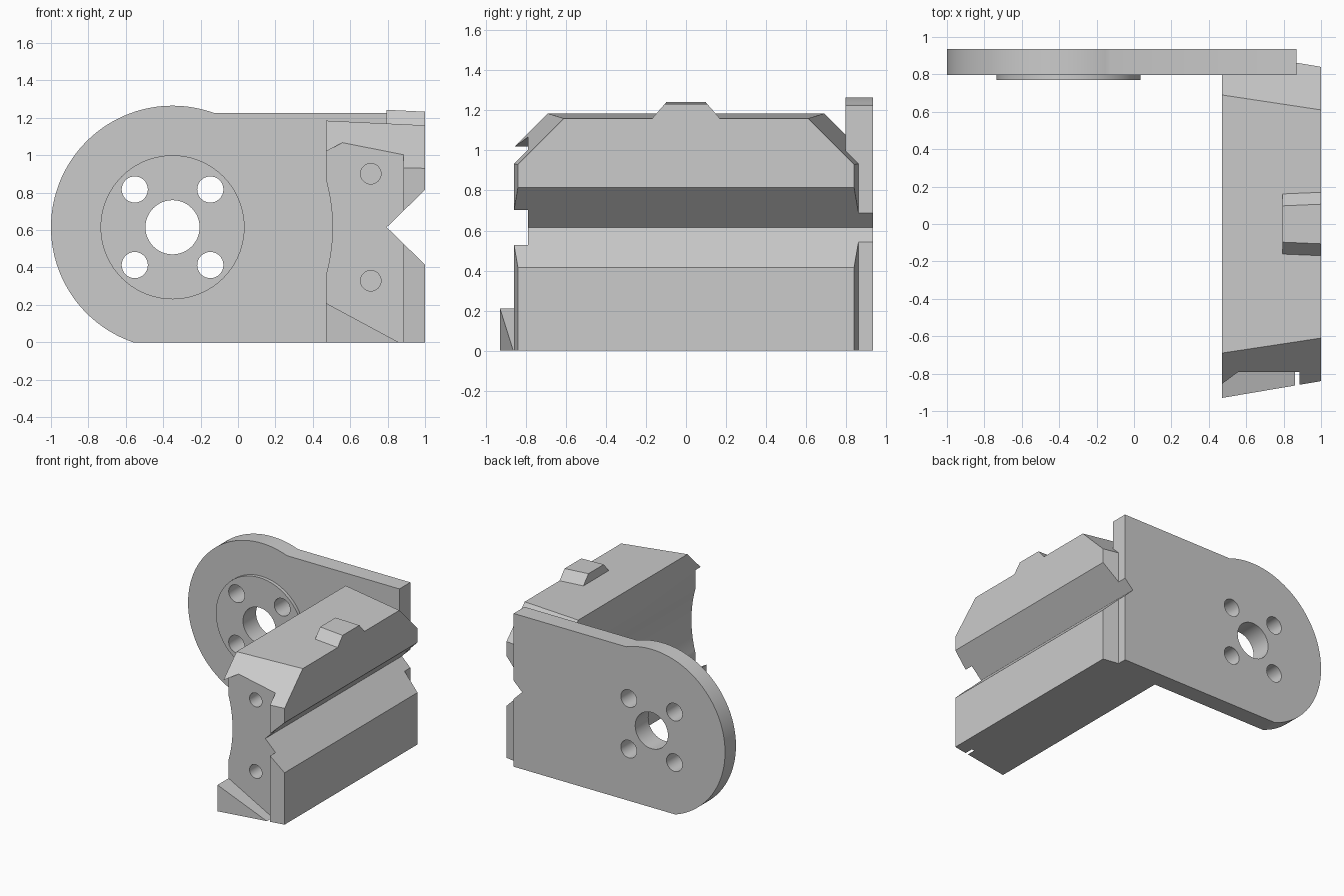
import bpy, bmesh, math
from mathutils import Vector
from mathutils.geometry import normal

if "Cube" in bpy.data.objects:
    bpy.data.objects.remove(bpy.data.objects["Cube"])

grey = bpy.data.materials.new("plain_grey")
grey.use_nodes = True
COLOUR = (0.6, 0.6, 0.6, 1)
grey.diffuse_color = COLOUR
grey.node_tree.nodes["Principled BSDF"].inputs["Base Color"].default_value = COLOUR


def prism(name, outline, y0, y1, planes=()):
    """Extrude an x-z outline along y, then trim it with (point, normal) planes."""
    bm = bmesh.new()
    face = bm.faces.new([bm.verts.new((x, y0, z)) for x, z in outline])
    ext = bmesh.ops.extrude_face_region(bm, geom=[face])
    verts = [g for g in ext["geom"] if isinstance(g, bmesh.types.BMVert)]
    bmesh.ops.translate(bm, verts=verts, vec=(0, y1 - y0, 0))
    for point, direction in planes:
        cut = bmesh.ops.bisect_plane(
            bm, geom=bm.verts[:] + bm.edges[:] + bm.faces[:], dist=1e-5,
            plane_co=point, plane_no=direction, clear_outer=True)
        edges = [g for g in cut["geom_cut"] if isinstance(g, bmesh.types.BMEdge)]
        bmesh.ops.contextual_create(bm, geom=edges)
    bmesh.ops.recalc_face_normals(bm, faces=bm.faces[:])
    mesh = bpy.data.meshes.new(name)
    bm.to_mesh(mesh)
    bm.free()
    mesh.materials.append(grey)
    obj = bpy.data.objects.new(name, mesh)
    bpy.context.collection.objects.link(obj)
    return obj


def arc(cx, cz, r, a0, a1, n):
    return [(cx + r * math.cos(a0 + (a1 - a0) * i / n),
             cz + r * math.sin(a0 + (a1 - a0) * i / n)) for i in range(n + 1)]


def disc(name, cx, cz, r, y0, y1, n=48):
    return prism(name, arc(cx, cz, r, 0, math.tau, n)[:-1], y0, y1)


def carve(obj, cutters):
    bpy.context.view_layer.objects.active = obj
    for cutter in cutters:
        cutter.hide_render = True
        mod = obj.modifiers.new("cut", "BOOLEAN")
        mod.operation, mod.solver, mod.object = "DIFFERENCE", "EXACT", cutter
        bpy.ops.object.modifier_apply(modifier=mod.name)
        bpy.data.objects.remove(cutter)


MID = 0.615                      # height of the bore and the groove
BORE = -0.35                     # x of the bore
LEFT, RIGHT = 0.47, 1.0          # block sides
GROOVE = [(0.795, MID), (1.0, 0.815)]


def bore_cutters():
    holes = [disc("bore_cutter", BORE, MID, 0.145, 0.6, 1.1)]
    for sx in (-1, 1):
        for sz in (-1, 1):
            holes.append(disc("bolt_cutter", BORE + sx * 0.202, MID + sz * 0.202,
                              0.07, 0.6, 1.1, 32))
    return holes


# Mounting plate with a rounded end
top = 1.225
R = 0.65
start = math.asin((top - MID) / R)
end = math.pi + math.asin(MID / R)
plate = prism("mounting_plate",
              [(0.87, 0), (0.87, top)] + arc(BORE, MID, R, start, end, 72),
              0.797, 0.935)
carve(plate, bore_cutters() + [
    prism("groove_cutter", GROOVE + [(1.0, 0.415)], 0.6, 1.1)])

# Raised ring around the bore
ring = disc("bore_ring", BORE, MID, 0.385, 0.77, 0.797, 72)
carve(ring, bore_cutters())

# Grooved block with a hollowed inner side, slanted ends and bevelled top
sag, half = 0.035, 0.255
rad = (half ** 2 + sag ** 2) / (2 * sag)
sweep = math.asin(half / rad)
hollow = arc(LEFT + sag - rad, MID, rad, sweep, -sweep, 24)
outline = [(LEFT, 0), (RIGHT, 0), (RIGHT, 0.415)] + GROOVE + \
    [(RIGHT, 1.16), (LEFT, 1.185)] + hollow
planes = []
for s in (-1, 1):
    ends = [Vector(p) for p in ((LEFT, s * 0.93, 0), (RIGHT, s * 0.84, 0), (RIGHT, s * 0.84, 1))]
    bevel = [Vector(p) for p in ((LEFT, s * 0.69, 1.185), (RIGHT, s * 0.61, 1.16),
                                 (RIGHT, s * 0.84, 0.93))]
    for tri in (ends, bevel):
        n = normal(tri)
        planes.append((tri[0], n if n.y * s > 0 else -n))
block = prism("grooved_block", outline, -1.2, 1.2, planes)

# Front pocket, screw holes, and the rear seat for the plate
wall, slope = 0.885, 0.54
pocket = [(0.3, 0.21 + 0.17 * slope), (0.86, 0), (0.86, -0.1), (wall, -0.1),
          (wall, 1.33), (0.86, 1.23), (0.3, 1.02 - 0.17 * slope)]
cutters = [prism("pocket_cutter", pocket, -1.3, -0.79),
           prism("seat_cutter", [(0.3, -0.1), (0.87, -0.1), (0.87, 1.4), (0.3, 1.4)], 0.82, 1.3)]
for s in (-1, 1):
    cutters.append(disc("screw_cutter", 0.71, MID + s * 0.286, 0.055, -1.3, -0.5, 32))
carve(block, cutters)

# Key on top of the block, its crown tilted like the block's top
key = prism("top_key", [(0.795, 1.1), (RIGHT, 1.1), (RIGHT, 1.233), (0.795, 1.243)], -0.3, 0.3,
            [(Vector((0, s * 0.165, 1.165)), Vector((0, s, 0.87))) for s in (-1, 1)])

for obj in (plate, ring, block, key):
    bpy.ops.object.select_all(action="DESELECT")
    obj.select_set(True)
    bpy.context.view_layer.objects.active = obj
    bpy.ops.object.shade_smooth_by_angle(angle=math.radians(20))
